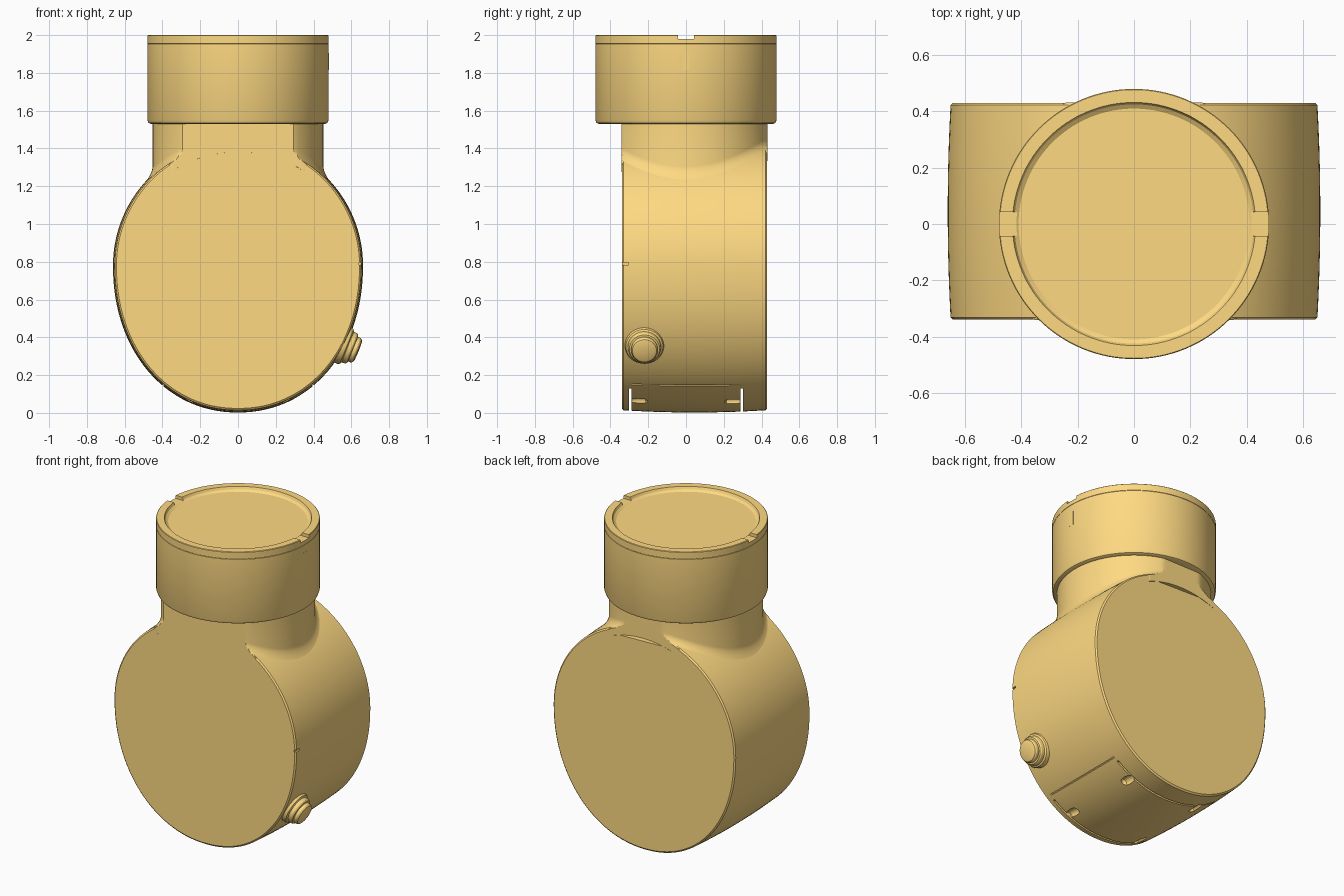
import bpy, bmesh
from math import sin, cos, pi, radians, sqrt
from mathutils import Matrix, Vector

if "Cube" in bpy.data.objects:
    bpy.data.objects.remove(bpy.data.objects["Cube"])

FRONT, BACK, MID = -0.34, 0.43, 0.78
W, BOTTOM = 0.662, 0.778

amber = bpy.data.materials.new("amber")
amber.diffuse_color = (1.0, 0.70, 0.225, 1)
amber.use_nodes = True
amber.node_tree.nodes["Principled BSDF"].inputs["Base Color"].default_value = amber.diffuse_color


def make(name, rings, cap=True):
    """Skin a list of equal-length closed rings."""
    bm = bmesh.new()
    loops = [[bm.verts.new(p) for p in r] for r in rings]
    n = len(loops[0])
    for a, b in zip(loops, loops[1:]):
        for i in range(n):
            j = (i + 1) % n
            bm.faces.new((a[i], a[j], b[j], b[i]))
    if cap:
        bm.faces.new(loops[0])
        bm.faces.new(loops[-1])
    bmesh.ops.recalc_face_normals(bm, faces=bm.faces)
    me = bpy.data.meshes.new(name)
    bm.to_mesh(me)
    bm.free()
    me.materials.append(amber)
    ob = bpy.data.objects.new(name, me)
    bpy.context.collection.objects.link(ob)
    return ob


def lathe(name, profile, n=96, matrix=None):
    ob = make(name, [[(r * cos(2 * pi * i / n), r * sin(2 * pi * i / n), z)
                      for i in range(n)] for r, z in profile])
    if matrix:
        ob.data.transform(matrix)
    return ob


def box(name, center, size, tilt=0):
    bpy.ops.mesh.primitive_cube_add(size=1, location=center, rotation=(0, tilt, 0))
    ob = bpy.context.object
    ob.name, ob.scale = name, size
    ob.data.materials.append(amber)
    return ob


def cut(ob, cutters):
    bpy.context.view_layer.objects.active = ob
    for c in cutters:
        c.hide_render = True
        m = ob.modifiers.new("cut", 'BOOLEAN')
        m.operation, m.solver, m.object = 'DIFFERENCE', 'EXACT', c
        bpy.ops.object.modifier_apply(modifier=m.name)
        bpy.data.objects.remove(c)


def smooth(ob, angle=30):
    bpy.ops.object.select_all(action='DESELECT')
    ob.select_set(True)
    bpy.context.view_layer.objects.active = ob
    bpy.ops.object.shade_smooth_by_angle(angle=radians(angle))


def barrel(y):
    return 1 - 0.016 * ((y - 0.045) / 0.385) ** 2


def body_ring(y, scale, n=128):
    pts = []
    for i in range(n):
        c, s = cos(2 * pi * i / n), sin(2 * pi * i / n)
        if s >= 0:                       # round upper half
            x, z = W * c, W * s
        else:                            # slightly fuller, deeper lower half
            e = 2 / 2.1
            x = W * abs(c) ** e * (1 if c >= 0 else -1)
            z = -BOTTOM * abs(s) ** e
        pts.append((x * scale, y, MID + z * scale))
    return pts


# Drum body with a slight barrel bulge and eased face edges
ys = [FRONT + 0.008 + (BACK - FRONT - 0.016) * i / 10 for i in range(11)]
rings = [body_ring(FRONT, barrel(FRONT) - 0.012)]
rings += [body_ring(y, barrel(y)) for y in ys]
rings += [body_ring(BACK, barrel(BACK) - 0.012)]
body = make("drum_body", rings)

# Underside hatch seams, finger notches and side tick mark
cutters = []
for s in (-1, 1):
    cutters.append(box("hatch_slot", (0, s * 0.295, 0.015), (0.84, 0.012, 0.23)))
    cutters.append(box("hatch_seam", (s * 0.4, 0, 0.142), (0.008, 0.578, 0.05), -s * radians(37)))
    for t in (-1, 1):
        notch = lathe("hatch_notch", [(0.008, -0.045), (0.024, -0.035), (0.028, 0),
                                      (0.024, 0.035), (0.008, 0.045)], 20)
        notch.data.transform(Matrix.Translation((s * 0.26, t * 0.25, 0.058))
                             @ Matrix.Rotation(pi / 2, 4, 'X'))
        cutters.append(notch)
cutters.append(box("tick_cut", (0.655, -0.325, 0.79), (0.03, 0.04, 0.014)))
cut(body, cutters)
smooth(body)

# Neck, trimmed flush with both drum faces and filleted into the drum
R, F, N = 0.452, 0.045, 160


def neck_ring(r, lift=None, z=None):
    pts = []
    for i in range(N):
        a = 2 * pi * i / N
        x, y = r * cos(a), min(max(r * sin(a), FRONT - 0.001), BACK + 0.001)
        k = W * barrel(y)
        pts.append((x, y, z if z else MID + sqrt(k * k - x * x) + lift))
    return pts


rings = [neck_ring(R + F, -0.05)]
for i in range(9):
    a = pi / 2 * i / 8
    rings.append(neck_ring(R + F * (1 - sin(a)), F * (1 - cos(a)) - 0.004))
rings.append(neck_ring(R, z=1.545))
neck = make("neck", rings)
smooth(neck, 16)

# Round head with seam line, shallow recessed top and two rim notches
head = lathe("head", [(0.02, 1.53), (0.462, 1.53), (0.474, 1.536), (0.48, 1.55), (0.48, 1.952),
                      (0.478, 1.9535), (0.48, 1.955), (0.48, 1.997), (0.477, 2.0),
                      (0.432, 2.0), (0.425, 1.985), (0.41, 1.975), (0.02, 1.975)], 128)
cut(head, [box("rim_notch", (s * 0.45, 0, 2.03), (0.1, 0.086, 0.1)) for s in (-1, 1)])
smooth(head)

# Alignment rib on the side of the head
box("alignment_rib", (0.4745, 0, 1.86), (0.012, 0.035, 0.09))

# Side button: flange, collar and domed cap, pointing out and down
axis = Vector((cos(radians(-22)), 0, sin(radians(-22))))
place = Matrix.Translation((0.553, -0.22, 0.36)) @ axis.to_track_quat('Z', 'Y').to_matrix().to_4x4()
button = lathe("side_button", [(0.1, -0.06), (0.103, 0.012), (0.098, 0.024), (0.088, 0.03),
                               (0.086, 0.05), (0.08, 0.058), (0.07, 0.06), (0.07, 0.076),
                               (0.064, 0.085), (0.05, 0.09), (0.01, 0.092)], 48, place)
smooth(button)
